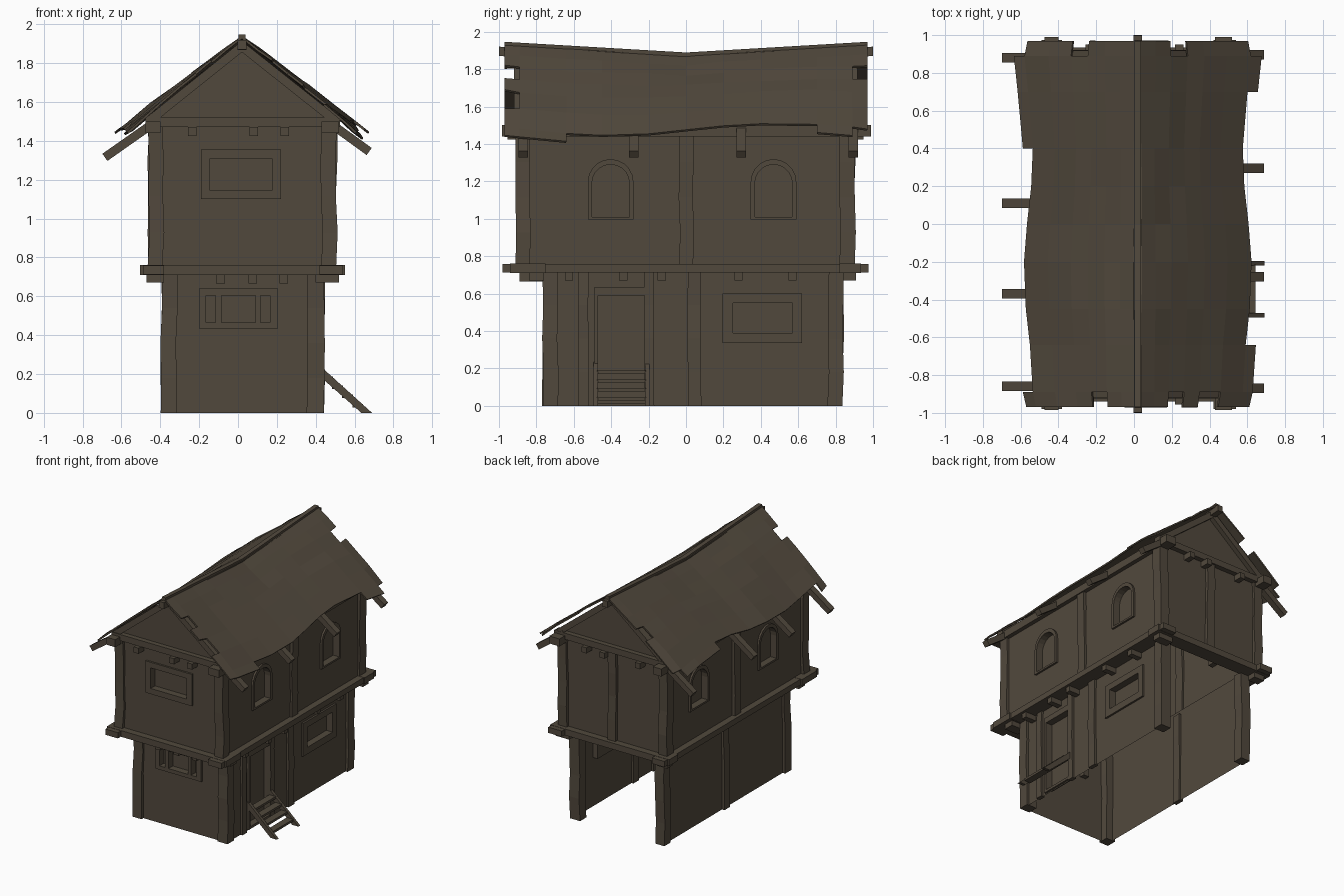
import bpy, bmesh, math, random
from mathutils import Vector, Matrix

if "Cube" in bpy.data.objects:
    bpy.data.objects.remove(bpy.data.objects["Cube"])

random.seed(4)
wood = bpy.data.materials.new("weathered_brown")
wood.diffuse_color = (0.083, 0.066, 0.046, 1)
wood.use_nodes = True
wood.node_tree.nodes["Principled BSDF"].inputs["Base Color"].default_value = wood.diffuse_color


def finish(name, bm, recalc=True):
    if recalc:
        bmesh.ops.recalc_face_normals(bm, faces=bm.faces)
    me = bpy.data.meshes.new(name)
    bm.to_mesh(me)
    bm.free()
    me.materials.append(wood)
    ob = bpy.data.objects.new(name, me)
    bpy.context.collection.objects.link(ob)
    return ob


def post(bm, x0, x1, y0, y1, z0, z1, n=1, j=0.0):
    """Box stacked from n segments, slightly crooked when j > 0."""
    rings = []
    for k in range(n + 1):
        z = z0 + (z1 - z0) * k / n
        dx, dy = random.uniform(-j, j), random.uniform(-j, j)
        rings.append([bm.verts.new((x + dx, y + dy, z)) for x, y in
                      ((x0, y0), (x1, y0), (x1, y1), (x0, y1))])
    for a, b in zip(rings, rings[1:]):
        for k in range(4):
            bm.faces.new((a[k], a[(k + 1) % 4], b[(k + 1) % 4], b[k]))
    bm.faces.new(rings[0][::-1])
    bm.faces.new(rings[-1])


def beam(bm, p0, p1, w, h):
    """Square beam between two points, w along the level axis."""
    p0, p1 = Vector(p0), Vector(p1)
    d = (p1 - p0).normalized()
    side = d.cross(Vector((0, 0, 1))).normalized()
    rot = Matrix((side, d, side.cross(d))).transposed().to_4x4()
    m = Matrix.Translation((p0 + p1) / 2) @ rot @ Matrix.Diagonal((w, (p1 - p0).length, h, 1))
    bmesh.ops.create_cube(bm, size=1, matrix=m)


def rect(u0, u1, v0, v1):
    return [(u0, v0), (u1, v0), (u1, v1), (u0, v1)]


def arch(c, r, v0, spring):
    return [(c - r, v0), (c + r, v0)] + [
        (c + r * math.cos(a * math.pi / 10), spring + r * math.sin(a * math.pi / 10)) for a in range(11)]


def wall(name, at, outline, windows):
    """Thin wall with framed, recessed openings; at(u, v, d) places a point."""
    bm = bmesh.new()
    out = Vector(at(0, 0, 1)) - Vector(at(0, 0, 0))

    def sheet(loops, d):
        edges = []
        for lp in loops:
            vs = [bm.verts.new(at(u, v, d)) for u, v in lp]
            edges += [bm.edges.new((vs[k - 1], vs[k])) for k in range(len(vs))]
        res = bmesh.ops.triangle_fill(bm, edges=edges, normal=out)
        for f in res["geom"]:
            if isinstance(f, bmesh.types.BMFace):
                f.normal_update()
                if f.normal.dot(out) < 0:
                    f.normal_flip()

    def strip(lp, d0, d1, sign):
        c = sum((Vector(at(u, v, d0)) for u, v in lp), Vector()) / len(lp)
        for a, b in zip(lp, lp[1:] + lp[:1]):
            f = bm.faces.new([bm.verts.new(at(*q)) for q in
                              ((*a, d0), (*b, d0), (*b, d1), (*a, d1))])
            f.normal_update()
            if f.normal.dot(f.calc_center_median() - c) * sign < 0:
                f.normal_flip()

    sheet([outline] + [h for w in windows for h in w[1]], 0)
    for outer, holes in windows:
        sheet([outer] + holes, 0.015)
        strip(outer, 0, 0.015, 1)
        for h in holes:
            strip(h, -0.04, 0.015, -1)
            sheet([h], -0.04)
    finish(name, bm, False)


# Lower walls (the back of the ground floor is open)
wall("lower_front_wall", lambda u, v, d: (u, -0.745 - d, v), rect(-0.38, 0.43, 0, 0.72),
     [(rect(-0.2, 0.205, 0.435, 0.64), [rect(-0.165, -0.115, 0.465, 0.605),
       rect(-0.085, 0.09, 0.465, 0.605), rect(0.115, 0.165, 0.465, 0.605)])])
wall("lower_right_wall", lambda u, v, d: (0.425 + d, u, v), rect(-0.75, 0.83, 0, 0.72),
     [(rect(0.195, 0.62, 0.335, 0.6), [rect(0.25, 0.57, 0.39, 0.55)]),
      (rect(-0.49, -0.2, 0.01, 0.635), [rect(-0.47, -0.22, 0.03, 0.59)])])
wall("lower_left_wall", lambda u, v, d: (-0.375 - d, u, v), rect(-0.75, 0.83, 0, 0.72), [])

# Upper walls with gables
gable = [(-0.44, 0.73), (0.49, 0.73), (0.49, 1.5), (0.02, 1.89), (-0.44, 1.5)]
wall("upper_front_wall", lambda u, v, d: (u, -0.885 - d, v), gable,
     [(rect(-0.19, 0.22, 1.1, 1.355), [rect(-0.145, 0.175, 1.145, 1.31)])])
wall("upper_back_wall", lambda u, v, d: (u, 0.88 + d, v), gable, [])
arches = [(arch(c, 0.122, 0.995, 1.197), [arch(c, 0.1, 1.01, 1.19)]) for c in (-0.403, 0.468)]
wall("upper_right_wall", lambda u, v, d: (0.487 + d, u, v), rect(-0.885, 0.88, 0.73, 1.5), arches)
wall("upper_left_wall", lambda u, v, d: (-0.437 - d, u, v), rect(-0.885, 0.88, 0.73, 1.5), arches)

# Lower posts
bm = bmesh.new()
for x0, x1 in ((-0.395, -0.315), (0.355, 0.443)):
    for y0, y1 in ((-0.765, -0.685), (0.76, 0.84)):
        post(bm, x0, x1, y0, y1, 0, 0.72, 4, 0.005)
for y0, y1 in ((-0.575, -0.52), (-0.22, -0.17), (0.01, 0.08)):
    post(bm, 0.41, 0.443, y0, y1, 0, 0.72, 4, 0.004)
post(bm, -0.395, -0.36, 0.01, 0.08, 0, 0.72, 4, 0.004)
finish("lower_posts", bm)

# Upper posts
bm = bmesh.new()
for x0, x1 in ((-0.46, -0.385), (0.43, 0.507)):
    for y0, y1 in ((-0.907, -0.83), (0.82, 0.902)):
        post(bm, x0, x1, y0, y1, 0.74, 1.49, 4, 0.006)
for x0, x1 in ((-0.46, -0.42), (0.47, 0.507)):
    post(bm, x0, x1, -0.035, 0.04, 0.74, 1.49, 4, 0.005)
post(bm, -0.01, 0.06, 0.865, 0.902, 0.74, 1.49, 4, 0.005)
finish("upper_posts", bm)

# Sill beams around the jetty
bm = bmesh.new()
for x0, x1 in ((-0.49, -0.38), (0.42, 0.54)):
    post(bm, x0, x1, -0.98, 0.975, 0.712, 0.758)
for y0, y1 in ((-0.94, -0.75), (0.82, 0.935)):
    post(bm, -0.505, 0.55, y0, y1, 0.71, 0.76)
finish("sill_beams", bm)

# Joist ends under the jetty and under the gables
bm = bmesh.new()
for x in (-0.09, 0.075, 0.235):
    post(bm, x - 0.022, x + 0.022, -0.89, -0.74, 0.665, 0.712)
for y0, y1 in ((-0.84, -0.76), (0.84, 0.91)):
    post(bm, 0.4, 0.52, y0, y1, 0.67, 0.712)
    post(bm, -0.47, -0.38, y0, y1, 0.67, 0.712)
for y in (-0.625, -0.335, -0.13, 0.28, 0.57):
    post(bm, 0.41, 0.52, y - 0.022, y + 0.022, 0.67, 0.712)
for x in (-0.235, 0.08, 0.24):
    post(bm, x - 0.022, x + 0.022, -0.955, -0.87, 1.425, 1.47)
    post(bm, x - 0.022, x + 0.022, 0.86, 0.95, 1.425, 1.47)
finish("joist_ends", bm)

# Roof timbers: tie beams, wall plates, gable rafters and ridge pole
bm = bmesh.new()
for y0, y1 in ((-0.925, -0.86), (0.86, 0.92)):
    post(bm, -0.475, 0.525, y0, y1, 1.47, 1.52)
    for x in (-0.46, 0.505):
        ym = (y0 + y1) / 2
        beam(bm, (x, ym, 1.5), (0.02, ym, 1.885), 0.055, 0.045)
post(bm, -0.475, -0.4, -0.985, 0.99, 1.44, 1.5)
post(bm, 0.43, 0.52, -0.985, 0.99, 1.44, 1.5)
for s in (-1, 1):
    beam(bm, (0.02, s, 1.895), (0.02, 0, 1.85), 0.045, 0.05)
finish("roof_timbers", bm)

# Rafter tails below the eaves
bm = bmesh.new()
for y in (-0.87, -0.28, 0.295, 0.895):
    beam(bm, (0.44, y, 1.515), (0.675, y, 1.345), 0.05, 0.045)
for y in (-0.86, -0.37, 0.11, 0.88):
    beam(bm, (-0.4, y, 1.515), (-0.685, y, 1.315), 0.05, 0.045)
finish("rafter_tails", bm)

# Sagging roof sheets with ragged edges
ys = [-0.97, -0.89, -0.64, -0.45, -0.2, 0, 0.2, 0.4, 0.7, 0.89, 0.97]
ts = [0, 0.15, 0.28, 0.42, 0.56, 0.75, 0.95, 1.04]
for s, name, long_rows, gaps in (
        (1, "roof_right", (0, 1, 8), ((0, 2), (0, 4), (9, 2))),
        (-1, "roof_left", (0, 7, 8), ((0, 2), (9, 3)))):
    bm = bmesh.new()
    grid = []
    for y in ys:
        w = 0.61 + 0.025 * math.sin(-5 * y + 0.3) - 0.02 * (abs(y) > 0.93)
        ridge = 1.882 + 0.06 * abs(y)
        eave = 1.455 + 0.03 * math.sin(3.4 * y - 0.2)
        row = []
        for t in ts:
            jit = random.uniform(-0.006, 0.006) if 0 < t < 1 else 0
            z = ridge + (eave - ridge) * t + 0.012 * math.sin(math.pi * min(t, 1)) + jit
            row.append(bm.verts.new((0.02 + s * t * w, y, z)))
        grid.append(row)
    for j in range(len(ys) - 1):
        for i in range(len(ts) - 1):
            if (i == len(ts) - 2 and j not in long_rows) or (j, i) in gaps:
                continue
            q = [grid[j][i], grid[j][i + 1], grid[j + 1][i + 1], grid[j + 1][i]]
            bm.faces.new(q if s > 0 else q[::-1])
    bmesh.ops.delete(bm, geom=[v for v in bm.verts if not v.link_faces], context='VERTS')
    ob = finish(name, bm, False)
    mod = ob.modifiers.new("thickness", 'SOLIDIFY')
    mod.thickness = 0.012
    mod.offset = -1

# Ridge cap
bm = bmesh.new()
for s in (-1, 1):
    beam(bm, (0.02, s * 0.97, 1.935), (0.02, 0, 1.878), 0.035, 0.022)
finish("ridge_cap", bm)

# Entrance stairs
bm = bmesh.new()
for y in (-0.482, -0.208):
    poly = [(0.43, 0.235), (0.69, 0.0), (0.635, 0.0), (0.43, 0.18)]
    a = [bm.verts.new((x, y - 0.012, z)) for x, z in poly]
    b = [bm.verts.new((x, y + 0.012, z)) for x, z in poly]
    bm.faces.new(a)
    bm.faces.new(b[::-1])
    for k in range(4):
        bm.faces.new((a[k - 1], b[k - 1], b[k], a[k]))
for k in range(4):
    x, z = 0.46 + 0.052 * k, 0.18 - 0.047 * k
    post(bm, x - 0.028, x + 0.028, -0.475, -0.215, z - 0.01, z + 0.008)
finish("stairs", bm)
